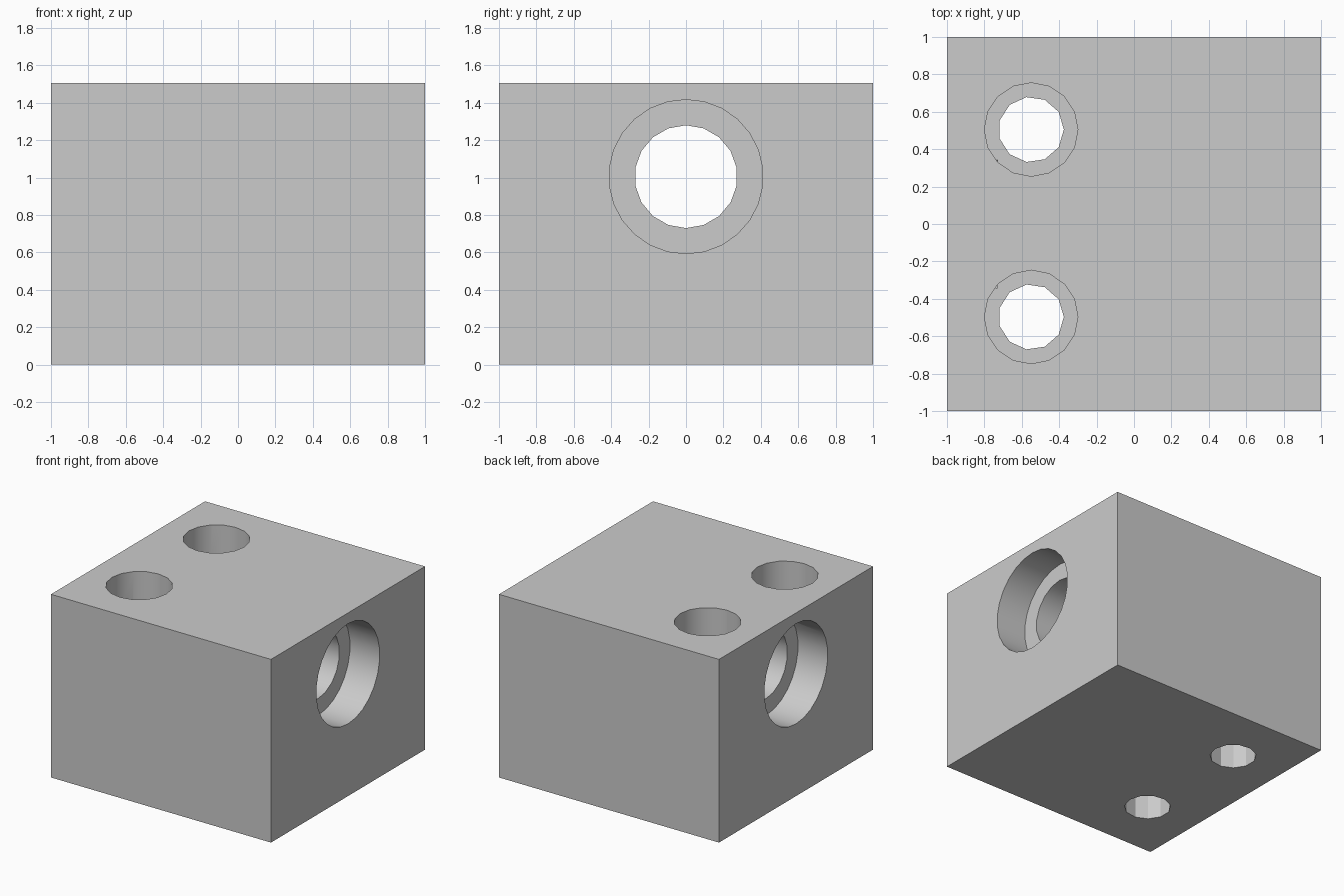
import bpy, bmesh, math
from mathutils import Vector

default = bpy.data.objects.get("Cube")
if default:
    bpy.data.objects.remove(default, do_unlink=True)

HEIGHT = 1.505
BORE_Z = 1.005
SINK = 0.27          # depth of every counterbore
OVER = 0.1           # how far cutters stick out of the block


def material(name, rgb):
    mat = bpy.data.materials.new(name)
    mat.use_nodes = True
    mat.diffuse_color = (*rgb, 1)
    mat.node_tree.nodes["Principled BSDF"].inputs["Base Color"].default_value = (*rgb, 1)
    return mat


def add_object(name, bm):
    bmesh.ops.recalc_face_normals(bm, faces=bm.faces)
    mesh = bpy.data.meshes.new(name)
    bm.to_mesh(mesh)
    bm.free()
    obj = bpy.data.objects.new(name, mesh)
    bpy.context.collection.objects.link(obj)
    return obj


def cylinder(name, start, end, radius, sides, first):
    """Prism from start to end whose first corner lies in direction 'first'."""
    start, end, first = Vector(start), Vector(end), Vector(first)
    second = (end - start).normalized().cross(first)
    bm = bmesh.new()
    ring = []
    for i in range(sides):
        a = math.tau * i / sides
        ring.append(bm.verts.new(start + radius * (first * math.cos(a) + second * math.sin(a))))
    face = bm.faces.new(ring)
    out = bmesh.ops.extrude_face_region(bm, geom=[face])
    moved = [v for v in out["geom"] if isinstance(v, bmesh.types.BMVert)]
    bmesh.ops.translate(bm, verts=moved, vec=end - start)
    return add_object(name, bm)


# Solid block
bm = bmesh.new()
bmesh.ops.create_cube(bm, size=1)
for v in bm.verts:
    v.co = (v.co.x * 2, v.co.y * 2, (v.co.z + 0.5) * HEIGHT)
block = add_object("bored_block", bm)
block.data.materials.append(material("plain_grey", (0.6, 0.6, 0.6)))

# Main bore, running side to side, with a counterbore at each end
cutters = [cylinder("bore_cutter", (-1 - OVER, 0, BORE_Z), (1 + OVER, 0, BORE_Z),
                    0.275, 18, (0, 0, 1))]
for side in (-1, 1):
    cutters.append(cylinder("bore_recess_cutter", (side * (1 - SINK), 0, BORE_Z),
                            (side * (1 + OVER), 0, BORE_Z), 0.412, 26, (0, 0, 1)))

# Two vertical bolt holes, counterbored from the top
for y in (-0.497, 0.505):
    cutters.append(cylinder("bolt_hole_cutter", (-0.55, y, -OVER),
                            (-0.55, y, HEIGHT + OVER), 0.175, 11, (1, 0, 0)))
    cutters.append(cylinder("bolt_recess_cutter", (-0.55, y, HEIGHT - SINK),
                            (-0.55, y, HEIGHT + OVER), 0.25, 16, (1, 0, 0)))

# Cut the holes and drop the cutters
bpy.ops.object.select_all(action="DESELECT")
block.select_set(True)
bpy.context.view_layer.objects.active = block
for cutter in cutters:
    cutter.hide_render = True
    mod = block.modifiers.new("cut", "BOOLEAN")
    mod.operation = "DIFFERENCE"
    mod.solver = "EXACT"
    mod.object = cutter
    bpy.ops.object.modifier_apply(modifier=mod.name)
    bpy.data.objects.remove(cutter, do_unlink=True)

bpy.ops.object.shade_smooth_by_angle(angle=math.radians(30))
